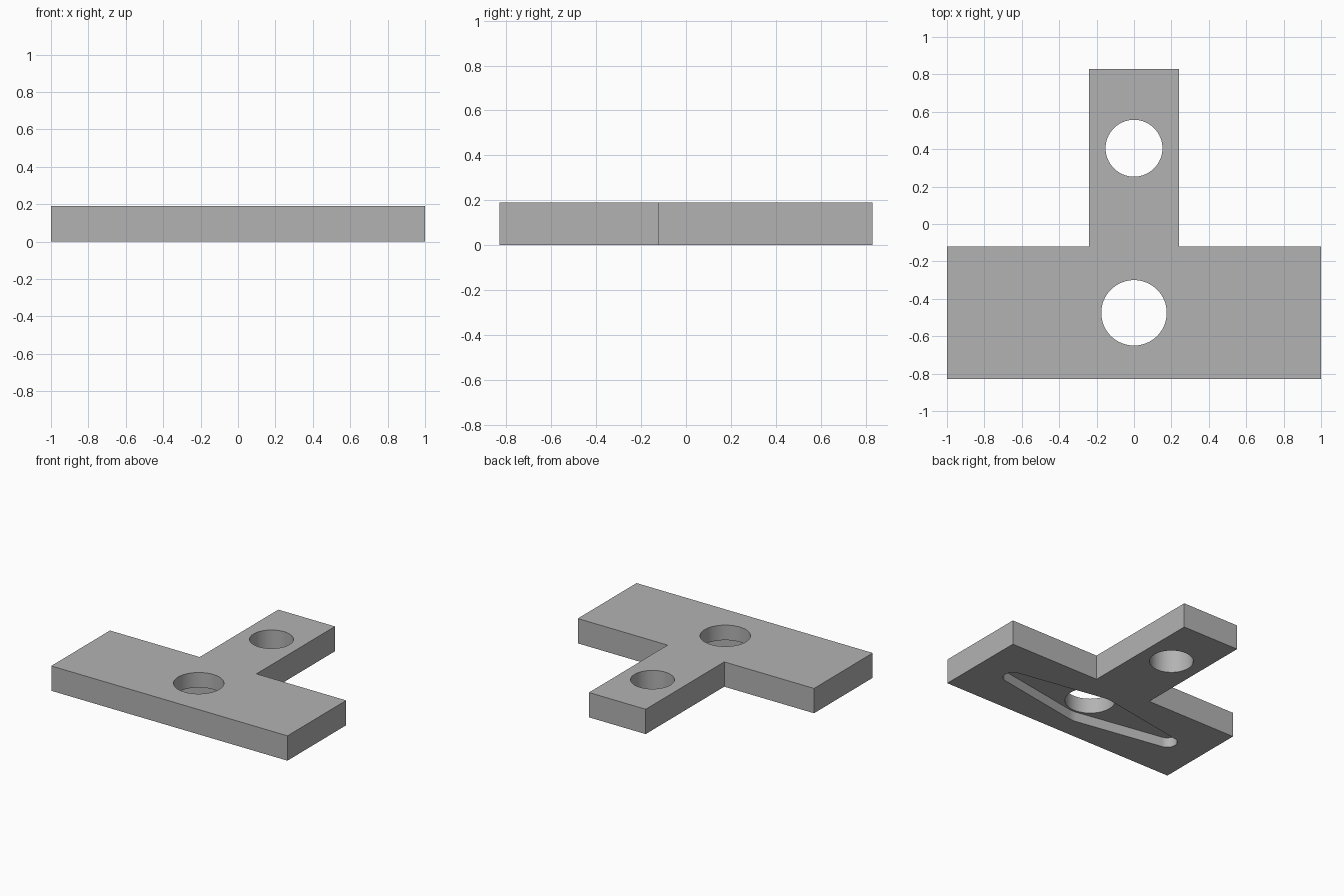
import bpy
import bmesh
from math import asin, cos, sin, pi, radians

cube = bpy.data.objects.get("Cube")
if cube:
    bpy.data.objects.remove(cube, do_unlink=True)

THICK = 0.19        # plate thickness
POCKET = 0.075      # depth of the recess underneath
HUB_Y = -0.475      # centre of the large hole and the recess
SEGMENTS = 64

grey = bpy.data.materials.new("plain_grey")
grey.use_nodes = True
grey.diffuse_color = (0.45, 0.45, 0.45, 1)
grey.node_tree.nodes["Principled BSDF"].inputs["Base Color"].default_value = grey.diffuse_color


def prism(name, outline, z0, z1):
    """Extrude a counter-clockwise outline from z0 to z1."""
    bm = bmesh.new()
    face = bm.faces.new([bm.verts.new((x, y, z0)) for x, y in outline])
    top = bmesh.ops.extrude_face_region(bm, geom=[face])["geom"]
    verts = [v for v in top if isinstance(v, bmesh.types.BMVert)]
    bmesh.ops.translate(bm, verts=verts, vec=(0, 0, z1 - z0))
    bmesh.ops.recalc_face_normals(bm, faces=bm.faces)
    mesh = bpy.data.meshes.new(name)
    bm.to_mesh(mesh)
    bm.free()
    mesh.materials.append(grey)
    obj = bpy.data.objects.new(name, mesh)
    bpy.context.collection.objects.link(obj)
    return obj


def arc(cx, cy, r, start, end, steps):
    angles = [start + (end - start) * i / steps for i in range(steps + 1)]
    return [(cx + r * cos(a), cy + r * sin(a)) for a in angles]


def circle(cy, r):
    return arc(0, cy, r, 0, 2 * pi, SEGMENTS)[:-1]


def tapered_arms(cy, reach, hub_r, tip_r):
    """Outline of two tapered arms with round tips, meeting at a round hub."""
    t = pi / 2 - asin((hub_r - tip_r) / reach)
    return (arc(reach, cy, tip_r, -t, t, 24)
            + arc(0, cy, hub_r, t, pi - t, 8)
            + arc(-reach, cy, tip_r, pi - t, pi + t, 24)
            + arc(0, cy, hub_r, pi + t, 2 * pi - t, 8))


# T-shaped plate
right_half = [(1, -0.83), (1, -0.12), (0.24, -0.12), (0.24, 0.83)]
left_half = [(-x, y) for x, y in reversed(right_half)]
plate = prism("t_shaped_plate", right_half + left_half, 0, THICK)

# Cutters: recess underneath and two through holes
cutters = [
    prism("recess_cutter", tapered_arms(HUB_Y, 0.70, 0.19, 0.07), -0.1, POCKET),
    prism("hub_hole_cutter", circle(HUB_Y, 0.175), -0.2, THICK + 0.1),
    prism("stem_hole_cutter", circle(0.405, 0.152), -0.2, THICK + 0.1),
]

bpy.ops.object.select_all(action="DESELECT")
bpy.context.view_layer.objects.active = plate
plate.select_set(True)
for cutter in cutters:
    cutter.hide_render = True
    mod = plate.modifiers.new(cutter.name, "BOOLEAN")
    mod.operation = "DIFFERENCE"
    mod.solver = "EXACT"
    mod.object = cutter
    bpy.ops.object.modifier_apply(modifier=mod.name)
    bpy.data.objects.remove(cutter, do_unlink=True)

bpy.ops.object.shade_smooth_by_angle(angle=radians(30))
